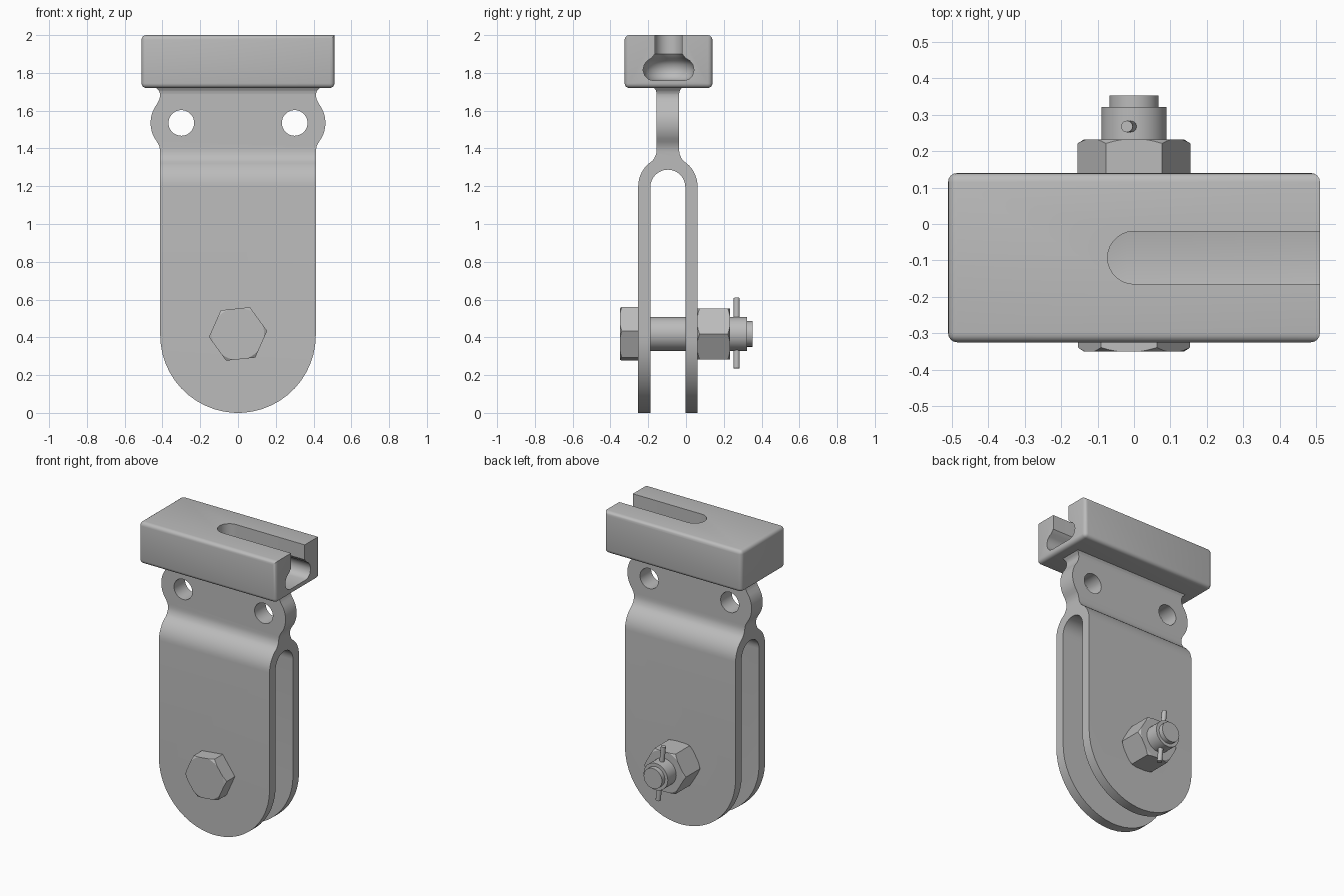
import bpy, bmesh
from math import sin, cos, pi, radians
from mathutils import Matrix, Vector

cube = bpy.data.objects.get("Cube")
if cube:
    bpy.data.objects.remove(cube, do_unlink=True)

steel = bpy.data.materials.new("plain_grey_steel")
steel.use_nodes = True
GREY = (0.5, 0.5, 0.5, 1)
steel.diffuse_color = GREY
steel.node_tree.nodes["Principled BSDF"].inputs["Base Color"].default_value = GREY

MID_Y = -0.096          # centre plane of the bracket
BOLT_Z = 0.418          # height of the bolt axis
LUG_X, LUG_Z = 0.30, 1.535


def finish(name, bm):
    bmesh.ops.recalc_face_normals(bm, faces=bm.faces)
    mesh = bpy.data.meshes.new(name)
    bm.to_mesh(mesh)
    bm.free()
    mesh.materials.append(steel)
    ob = bpy.data.objects.new(name, mesh)
    bpy.context.collection.objects.link(ob)
    return ob


def arc(cx, cy, r, a0, a1, n):
    return [(cx + r * cos(radians(a0 + (a1 - a0) * i / n)),
             cy + r * sin(radians(a0 + (a1 - a0) * i / n))) for i in range(n + 1)]


def prism(name, pts, place, lo, hi):
    """Extrude a 2D outline from lo to hi; place(u, v, w) gives the 3D point."""
    bm = bmesh.new()
    face = bm.faces.new([bm.verts.new(place(u, v, lo)) for u, v in pts])
    out = bmesh.ops.extrude_face_region(bm, geom=[face])
    step = Vector(place(0, 0, hi)) - Vector(place(0, 0, lo))
    bmesh.ops.translate(bm, vec=step, verts=[v for v in out["geom"] if isinstance(v, bmesh.types.BMVert)])
    return finish(name, bm)


def loft(name, rings):
    """Skin a stack of equal-length rings and cap both ends."""
    bm = bmesh.new()
    loops = [[bm.verts.new(p) for p in ring] for ring in rings]
    n = len(loops[0])
    for a, b in zip(loops, loops[1:]):
        for i in range(n):
            bm.faces.new((a[i], a[(i + 1) % n], b[(i + 1) % n], b[i]))
    bm.faces.new(loops[0])
    bm.faces.new(loops[-1])
    return finish(name, bm)


def turned(name, profile, n=32):
    """Solid of revolution about the bolt axis; profile is (y, radius)."""
    return loft(name, [[(r * cos(2 * pi * i / n), y, BOLT_Z + r * sin(2 * pi * i / n))
                        for i in range(n)] for y, r in profile])


def boolean(ob, cutter, op):
    mod = ob.modifiers.new("cut", "BOOLEAN")
    mod.operation, mod.object, mod.solver = op, cutter, "EXACT"
    bpy.context.view_layer.objects.active = ob
    bpy.ops.object.modifier_apply(modifier=mod.name)
    bpy.data.objects.remove(cutter, do_unlink=True)


def smooth(ob, angle=30):
    bpy.ops.object.select_all(action="DESELECT")
    ob.select_set(True)
    bpy.context.view_layer.objects.active = ob
    bpy.ops.object.shade_smooth_by_angle(angle=radians(angle))


def on_front(u, v, w):
    return (u, w, v)


def on_side(u, v, w):
    return (w, MID_Y + u, v)


def mirrored(half):
    return half + [(-u, v) for u, v in reversed(half)]


# Fork bracket: side profile of web and two legs, trimmed to the front outline
outer = [(0.157, 0)] + arc(0, 1.2, 0.157, 0, 58, 8)
outer += [(0.072, 1.348), (0.062, 1.37), (0.059, 1.395), (0.059, 1.69), (0.064, 1.708), (0.08, 1.73)]
inner = arc(0, 1.195, 0.0925, 180, 0, 16)
profile = mirrored(outer) + [(-0.0925, 0)] + inner + [(0.0925, 0)]
bracket = prism("fork_bracket", profile, on_side, -0.6, 0.6)

right = arc(0, 0.412, 0.412, -86, 0, 12)
lug = arc(LUG_X, LUG_Z, 0.163, -38, 38, 10)
right += [(0.412, 1.385), (0.416, 1.41)] + lug + [(0.416, 1.66), (0.412, 1.685),
          (0.417, 1.703), (0.44, 1.73)]
outline = [(0, 0)] + mirrored(right)
boolean(bracket, prism("outline_cutter", outline, on_front, -1, 1), "INTERSECT")
for side in (-1, 1):
    hole = arc(side * LUG_X, LUG_Z, 0.068, 0, 350, 35)
    boolean(bracket, prism("hole_cutter", hole, on_front, -1, 1), "DIFFERENCE")
smooth(bracket)

# Top block: rounded box, with the upper edge at the slot's open end left square
bm = bmesh.new()
bmesh.ops.create_cube(bm, size=1)
bmesh.ops.transform(bm, verts=bm.verts,
                    matrix=Matrix.Translation((0, -0.0925, 1.86)) @ Matrix.Diagonal((1.022, 0.465, 0.28, 1)))
soft = [e for e in bm.edges if not all(v.co.x > 0 and v.co.z > 1.9 for v in e.verts)]
bmesh.ops.bevel(bm, geom=soft, offset=0.025, segments=4, profile=0.5, affect="EDGES")
block = finish("top_block", bm)

# Undercut slot: round-ended channel that widens towards the bottom
slot_profile = [(1.76, 0.085), (1.767, 0.108), (1.785, 0.126), (1.815, 0.135), (1.845, 0.128),
                (1.865, 0.112), (1.878, 0.09), (1.9, 0.0725), (2.1, 0.0725)]
rings = []
for z, r in slot_profile:
    plan = [(0.7, r)] + arc(0, 0, r, 90, 270, 14) + [(0.7, -r)]
    rings.append([(x, y - 0.0925, z) for x, y in plan])
boolean(block, loft("slot_cutter", rings), "DIFFERENCE")
smooth(block, 35)


# Bolt head and nut: hexagons with turned chamfers
def hexagon(name, y0, y1, turn, chamfer_front, chamfer_back):
    ob = prism(name, arc(0, BOLT_Z, 0.155, turn, turn + 300, 5), on_front, y0, y1)
    ends = [(y0, 0.138 if chamfer_front else 0.17), (y0 + 0.015, 0.162),
            (y1 - 0.015, 0.162), (y1, 0.138 if chamfer_back else 0.17)]
    boolean(ob, turned("chamfer_cutter", ends, 48), "INTERSECT")
    smooth(ob, 20)


hexagon("bolt_head", -0.35, MID_Y - 0.157, 6, True, False)
hexagon("nut", MID_Y + 0.157, 0.232, 0, True, True)

# Bolt shank with its stepped end
shank = turned("bolt_shank", [(-0.3, 0.09), (0.322, 0.09), (0.322, 0.068), (0.353, 0.068)])
smooth(shank)

# Split pin through the shank end, slightly tilted
bm = bmesh.new()
bmesh.ops.create_cone(bm, cap_ends=True, segments=16, radius1=0.016, radius2=0.016, depth=0.375)
bmesh.ops.transform(bm, verts=bm.verts,
                    matrix=Matrix.Translation((0, 0.268, BOLT_Z + 0.004)) @ Matrix.Rotation(radians(-6), 4, "Y"))
smooth(finish("split_pin", bm))
